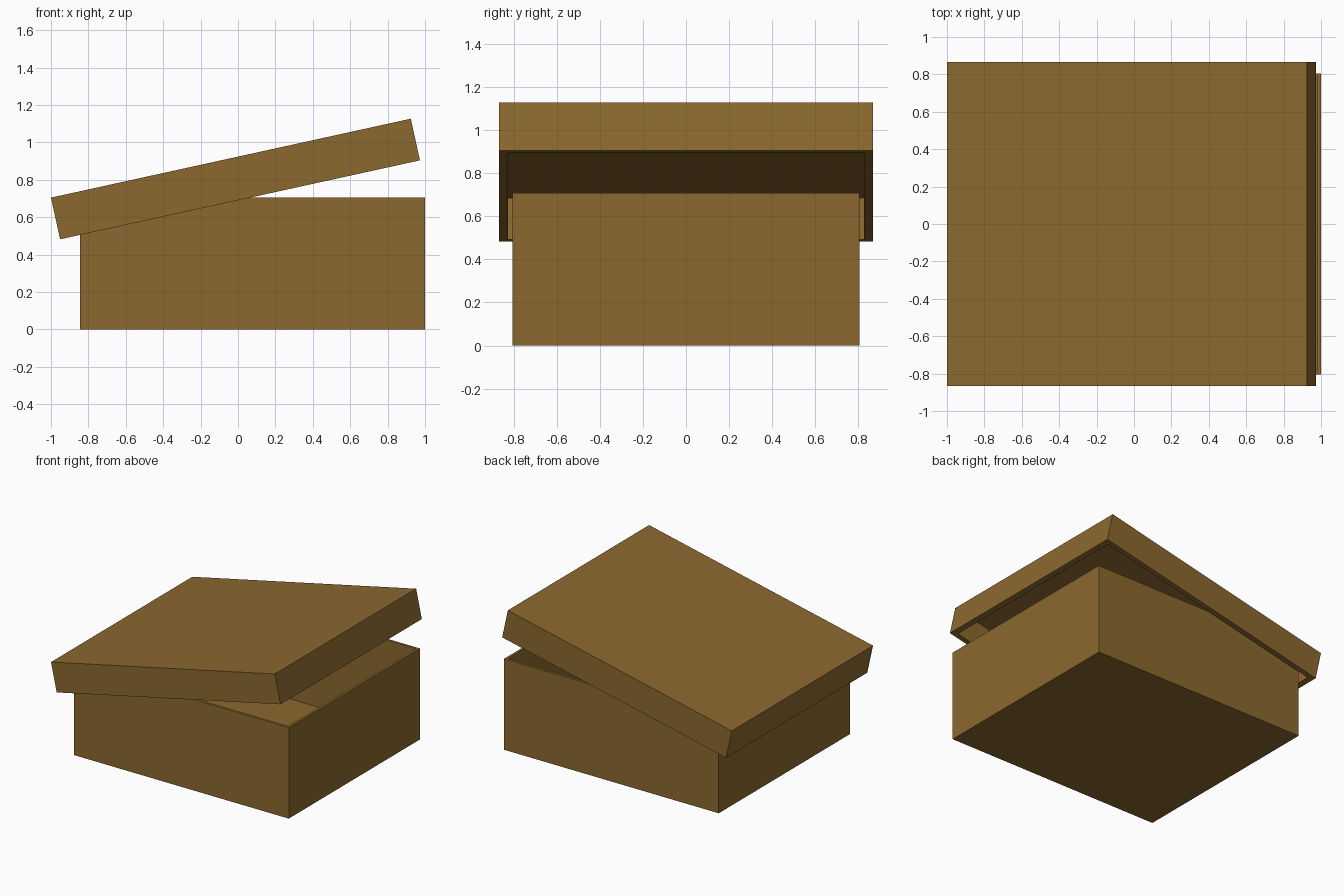
import bpy, bmesh, math
from mathutils import Matrix, Vector

if "Cube" in bpy.data.objects:
    bpy.data.objects.remove(bpy.data.objects["Cube"])

card = bpy.data.materials.new("brown cardboard")
card.diffuse_color = (0.26, 0.14, 0.028, 1)
card.use_nodes = True
card.node_tree.nodes["Principled BSDF"].inputs["Base Color"].default_value = card.diffuse_color


def tray(name, size, wall, base, matrix, flip=False):
    """Open-topped box standing on its origin; flip turns it into a lid."""
    bm = bmesh.new()
    bmesh.ops.create_cube(bm, size=1, matrix=Matrix.Translation((0, 0, size[2] / 2))
                          @ Matrix.Diagonal((*size, 1)))
    # Hollow out: inset the top face for the rim, then push it down to the floor
    top = max(bm.faces, key=lambda f: f.calc_center_median().z)
    bmesh.ops.inset_region(bm, faces=[top], thickness=wall)
    inner = bmesh.ops.extrude_discrete_faces(bm, faces=[top])["faces"][0]
    bmesh.ops.translate(bm, verts=inner.verts, vec=(0, 0, base - size[2]))
    if flip:
        bm.transform(Matrix.Rotation(math.pi, 4, 'X'))
    bm.transform(matrix)
    mesh = bpy.data.meshes.new(name)
    bm.to_mesh(mesh)
    bm.free()
    mesh.materials.append(card)
    obj = bpy.data.objects.new(name, mesh)
    bpy.context.collection.objects.link(obj)
    return obj


# Box body
tray("box_body", (1.845, 1.61, 0.707), 0.028, 0.028, Matrix.Translation((0.0775, 0, 0)))

# Lid, tilted and resting on the left edge of the body
left, right = Vector((-1, 0, 0.705)), Vector((0.924, 0, 1.127))
span = right - left
tilt = -math.atan2(span.z, span.x)
tray("lid", (span.length, 1.734, 0.228), 0.058, 0.031,
     Matrix.Translation((left + right) / 2) @ Matrix.Rotation(tilt, 4, 'Y'), flip=True)
